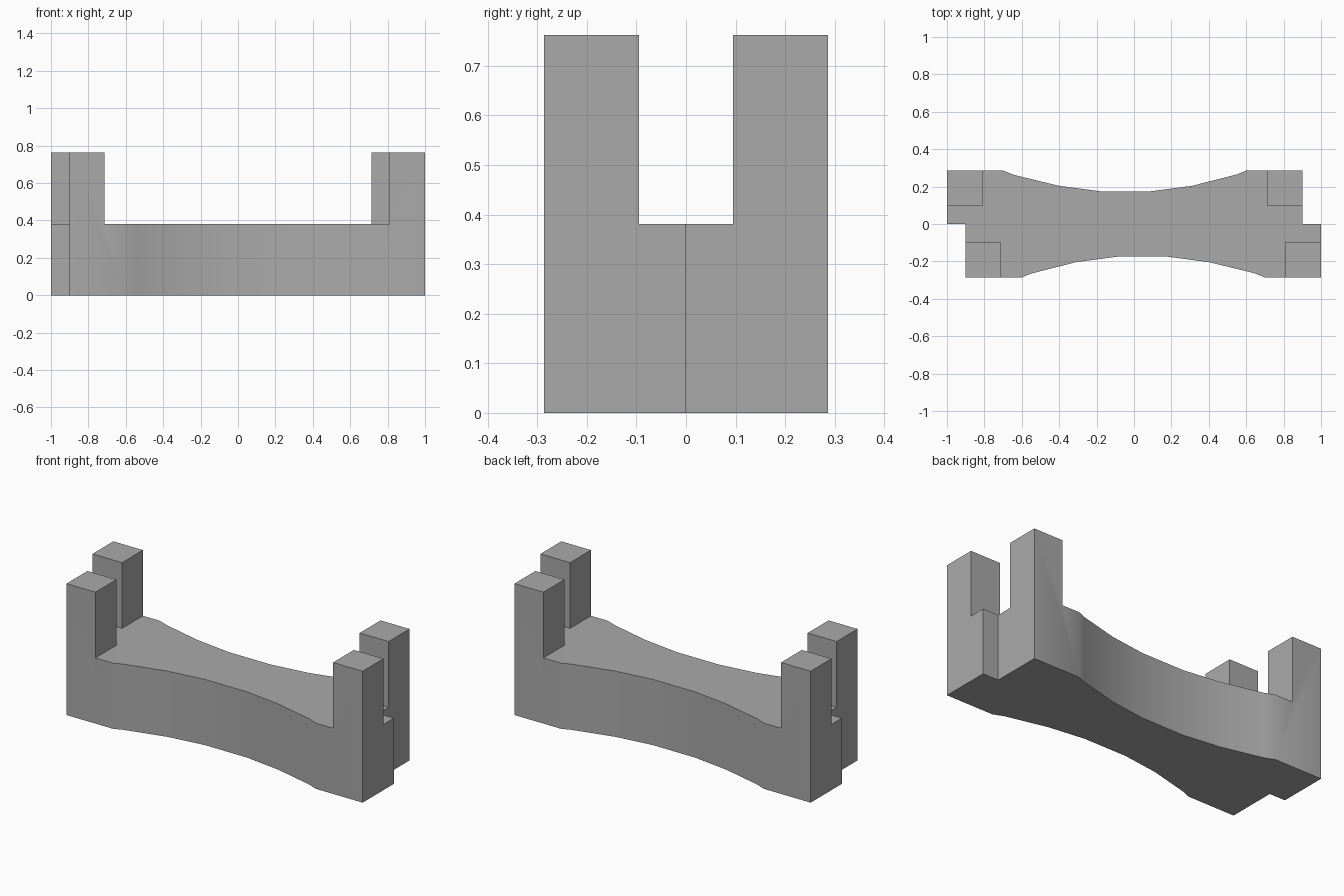
import bpy, bmesh, math
from mathutils import Vector

cube = bpy.data.objects.get("Cube")
if cube:
    bpy.data.objects.remove(cube, do_unlink=True)

BEAM_H, POST_H = 0.381, 0.762
HALF_D, POST_IN = 0.286, 0.095

grey = bpy.data.materials.new("plain grey")
grey.use_nodes = True
colour = (0.4, 0.4, 0.4, 1)
grey.diffuse_color = colour
grey.node_tree.nodes["Principled BSDF"].inputs["Base Color"].default_value = colour


def prism(name, outline, z0, z1):
    """Extrude a counter-clockwise plan outline between two heights."""
    bm = bmesh.new()
    base = bm.faces.new([bm.verts.new((x, y, z0)) for x, y in outline])
    top = bmesh.ops.extrude_face_region(bm, geom=[base])["geom"]
    bmesh.ops.translate(bm, vec=Vector((0, 0, z1 - z0)),
                        verts=[v for v in top if isinstance(v, bmesh.types.BMVert)])
    bmesh.ops.recalc_face_normals(bm, faces=bm.faces)
    mesh = bpy.data.meshes.new(name)
    bm.to_mesh(mesh)
    bm.free()
    mesh.materials.append(grey)
    obj = bpy.data.objects.new(name, mesh)
    bpy.context.collection.objects.link(obj)
    return obj


# Waisted beam: one half outline, repeated by a half turn
half = [(-0.9, 0), (-0.9, -HALF_D), (-0.6, -HALF_D), (-0.55, -0.265),
        (-0.31, -0.204), (-0.09, -0.175), (0.18, -0.175), (0.40, -0.204),
        (0.64, -0.262), (0.7, -HALF_D), (1, -HALF_D), (1, 0)]
beam = prism("beam", half + [(-x, -y) for x, y in half], 0, BEAM_H)

# Four upright posts, the back pair being the front pair turned half round
posts = []
for side, x0, x1 in (("right", -0.9, -0.714), ("left", 0.81, 1.0)):
    plan = [(x0, -HALF_D), (x1, -HALF_D), (x1, -POST_IN), (x0, -POST_IN)]
    other = "left" if side == "right" else "right"
    posts.append(prism("front_" + side + "_post", plan, BEAM_H, POST_H))
    posts.append(prism("back_" + other + "_post", [(-x, -y) for x, y in plan], BEAM_H, POST_H))

# Fuse the posts to the beam so flush walls become single faces
bpy.context.view_layer.objects.active = beam
for post in posts:
    mod = beam.modifiers.new("join " + post.name, 'BOOLEAN')
    mod.operation, mod.solver, mod.object = 'UNION', 'EXACT', post
    bpy.ops.object.modifier_apply(modifier=mod.name)
    bpy.data.objects.remove(post, do_unlink=True)
beam.name = "cradle_body"

bm = bmesh.new()
bm.from_mesh(beam.data)
bmesh.ops.remove_doubles(bm, verts=bm.verts, dist=0.0001)
bmesh.ops.dissolve_limit(bm, angle_limit=math.radians(0.5), verts=bm.verts, edges=bm.edges)
bm.to_mesh(beam.data)
bm.free()

# Smooth the curved flanks, keep the corners crisp
for obj in bpy.context.selected_objects:
    obj.select_set(False)
beam.select_set(True)
bpy.ops.object.shade_smooth_by_angle(angle=math.radians(30))
